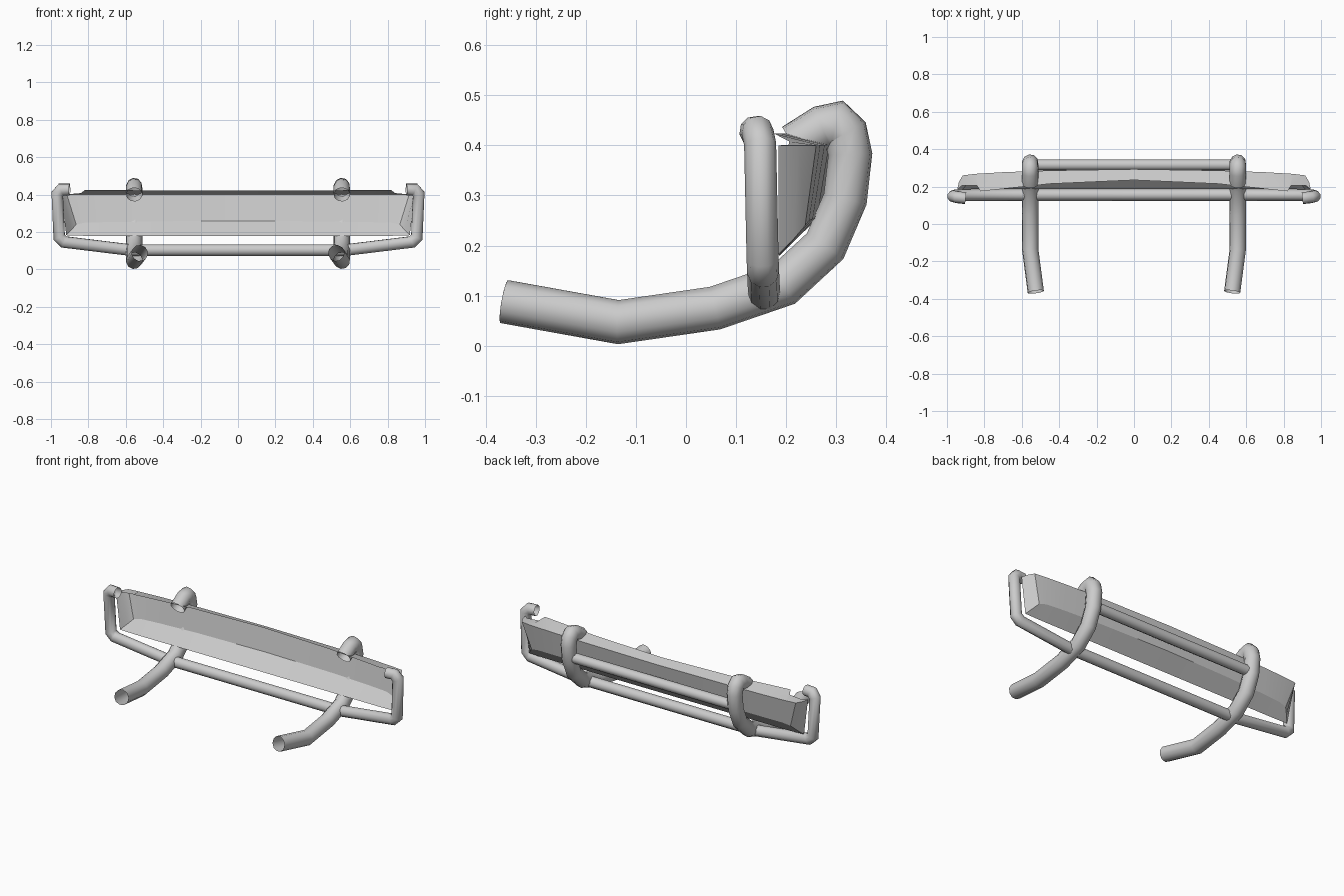
import bpy, bmesh, math
from mathutils import Vector

if "Cube" in bpy.data.objects:
    bpy.data.objects.remove(bpy.data.objects["Cube"])

grey = bpy.data.materials.new("light grey metal")
grey.use_nodes = True
colour = (0.6, 0.6, 0.6, 1)
grey.diffuse_color = colour
grey.node_tree.nodes["Principled BSDF"].inputs["Base Color"].default_value = colour


def finish(name, bm, angle):
    mesh = bpy.data.meshes.new(name)
    bm.to_mesh(mesh)
    bm.free()
    mesh.materials.append(grey)
    obj = bpy.data.objects.new(name, mesh)
    bpy.context.collection.objects.link(obj)
    bpy.ops.object.select_all(action="DESELECT")
    obj.select_set(True)
    bpy.context.view_layer.objects.active = obj
    bpy.ops.object.shade_smooth_by_angle(angle=math.radians(angle))
    return obj


def tube(name, path, radius, sides=10):
    """Open-ended pipe with mitred bends."""
    pts = [Vector(p) for p in path]
    bm = bmesh.new()
    steps = [(b - a).normalized() for a, b in zip(pts, pts[1:])]
    up = steps[0].orthogonal().normalized()
    rings = []
    for i, p in enumerate(pts):
        before, after = steps[max(i - 1, 0)], steps[min(i, len(steps) - 1)]
        plane = (before + after).normalized()
        up = (up - before * up.dot(before)).normalized()
        side = before.cross(up)
        ring = []
        for k in range(sides):
            a = 2 * math.pi * k / sides
            off = (up * math.cos(a) + side * math.sin(a)) * radius
            # slide along the pipe onto the mitre plane
            off -= before * (off.dot(plane) / before.dot(plane))
            ring.append(bm.verts.new(p + off))
        rings.append(ring)
        up = before.rotation_difference(after) @ up
    for r, s in zip(rings, rings[1:]):
        for k in range(sides):
            n = (k + 1) % sides
            bm.faces.new((r[k], r[n], s[n], s[k]))
    return finish(name, bm, 50)


# Curved mounting arms that hook over the bumper
arm = [(-.363, .088), (-.135, .047), (.058, .075), (.195, .122),
       (.278, .199), (.318, .293), (.328, .382), (.319, .424),
       (.30, .442), (.272, .436), (.215, .40)]
for label, s in (("left", 1), ("right", -1)):
    path = [(s * (.525 if i == 0 else .555), y, z) for i, (y, z) in enumerate(arm)]
    tube(label + "_arm", path, .044)

# Cross bar between the arms
tube("cross_bar", [(-.555, .316, .308), (.555, .316, .308)], .03)

# Guard frame running under the bumper and up round both ends
half = [(.90, .138, .427), (.945, .143, .427), (.966, .148, .403),
        (.956, .153, .172), (.93, .154, .147), (.57, .156, .103)]
tube("guard_frame", half + [(-x, y, z) for x, y, z in reversed(half)], .032)

# Bumper shell: channel lofted from the middle out to the wrapped end
lip = [(0, .235, .422), (.45, .215, .423), (.70, .188, .424),
       (.82, .175, .424), (.84, .206, .408), (.92, .205, .401), (.945, .185, .40)]
top = [(0, .293, .402), (.45, .286, .402), (.70, .277, .401),
       (.85, .268, .40), (.915, .260, .40), (.936, .225, .40), (.945, .185, .40)]
crease = [(0, .268, .26), (.45, .262, .257), (.70, .253, .253),
          (.82, .246, .25), (.865, .238, .24), (.89, .215, .213), (.918, .185, .183)]
edge = [(0, .187, .18), (.45, .187, .18), (.70, .186, .18),
        (.82, .186, .18), (.865, .186, .181), (.89, .185, .182), (.918, .185, .183)]
bm = bmesh.new()
for s in (1, -1):
    rows = [[bm.verts.new((s * x, y, z)) for x, y, z in row]
            for row in (lip, top, crease, edge)]
    for a, b in zip(rows, rows[1:]):
        for i in range(len(a) - 1):
            quad = (a[i], a[i + 1], b[i + 1], b[i])
            bm.faces.new(quad if s < 0 else quad[::-1])
bmesh.ops.remove_doubles(bm, verts=bm.verts, dist=.0005)
bmesh.ops.recalc_face_normals(bm, faces=bm.faces)
# Make the outside of the channel face away from the arms' free ends
if sum(f.normal.y * f.calc_area() for f in bm.faces) < 0:
    bmesh.ops.reverse_faces(bm, faces=bm.faces)
finish("bumper_shell", bm, 30)
